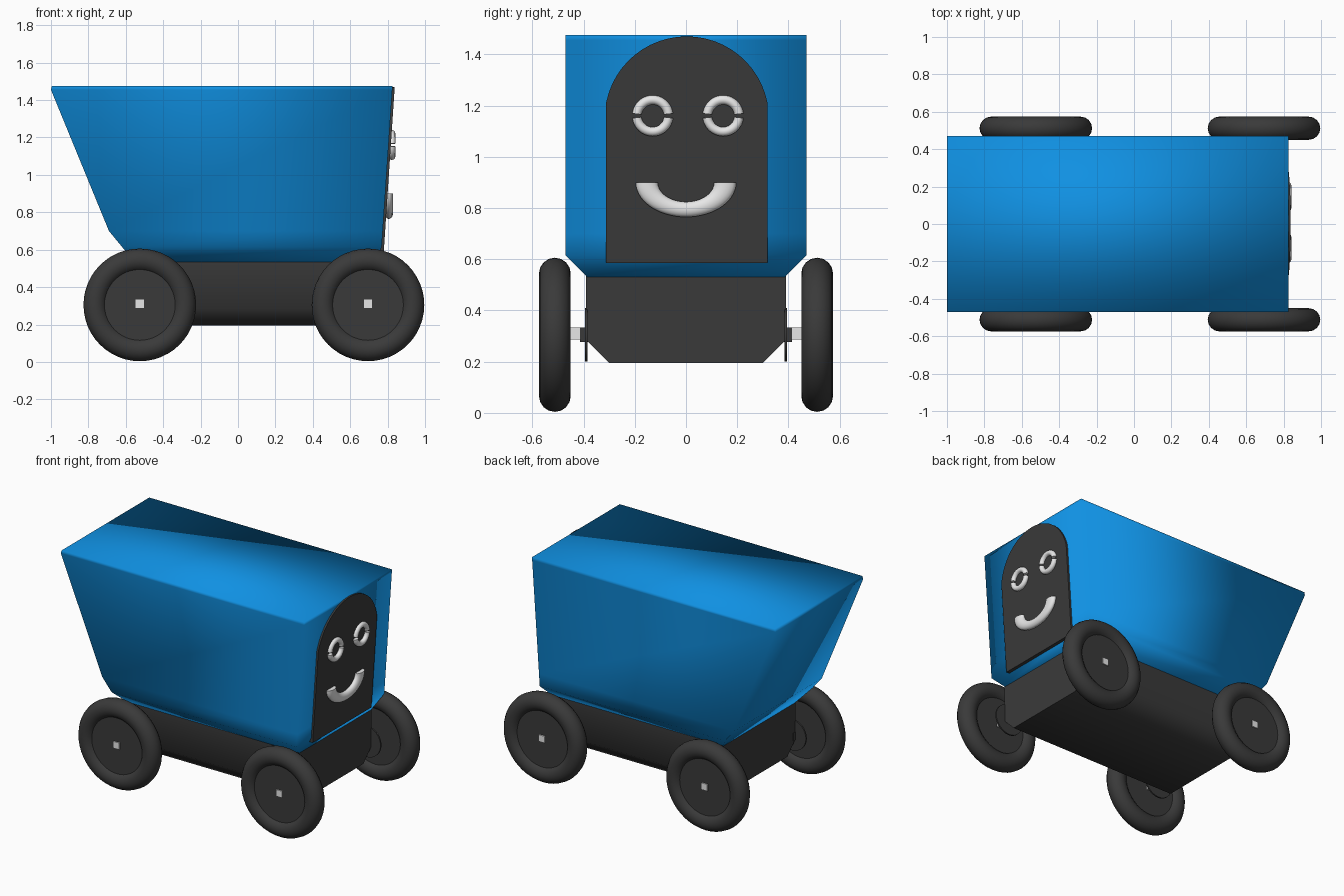
import bpy, bmesh, math
from mathutils import Matrix, Vector

if "Cube" in bpy.data.objects:
    bpy.data.objects.remove(bpy.data.objects["Cube"])


def material(name, rgb):
    m = bpy.data.materials.new(name)
    m.diffuse_color = (*rgb, 1)
    m.use_nodes = True
    m.node_tree.nodes["Principled BSDF"].inputs["Base Color"].default_value = m.diffuse_color
    return m


BLUE = material("bright blue", (0.005, 0.28, 0.76))
DARK = material("charcoal", (0.042, 0.042, 0.042))
WHITE = material("light grey", (0.8, 0.8, 0.8))


def finish(name, bm, mat, angle=40):
    bmesh.ops.recalc_face_normals(bm, faces=bm.faces)
    mesh = bpy.data.meshes.new(name)
    bm.to_mesh(mesh)
    bm.free()
    mesh.materials.append(mat)
    ob = bpy.data.objects.new(name, mesh)
    bpy.context.collection.objects.link(ob)
    bpy.ops.object.select_all(action='DESELECT')
    ob.select_set(True)
    bpy.context.view_layer.objects.active = ob
    if angle >= 180:
        bpy.ops.object.shade_smooth()
    else:
        bpy.ops.object.shade_smooth_by_angle(angle=math.radians(angle))
    return ob


def loft(name, levels, mat, angle):
    """Stack of rectangles (z, x_min, x_max, half_width) joined into a closed solid."""
    bm = bmesh.new()
    rings = [[bm.verts.new(p) for p in ((a, -w, z), (b, -w, z), (b, w, z), (a, w, z))]
             for z, a, b, w in levels]
    for lo, hi in zip(rings, rings[1:]):
        for i in range(4):
            j = (i + 1) % 4
            bm.faces.new((lo[i], lo[j], hi[j], hi[i]))
    bm.faces.new(rings[0])
    bm.faces.new(rings[-1])
    return finish(name, bm, mat, angle)


def ring(bm, centre, u, v, w, radius, tube, start=0, end=360, n=32, m=16):
    """Sweep a round section along an arc in the u-v plane; w is the axis."""
    closed = end - start >= 360
    rows = []
    for i in range(n if closed else n + 1):
        t = math.radians(start + (end - start) * i / n)
        row = []
        for k in range(m):
            s = 2 * math.pi * k / m
            r = radius + tube * math.cos(s)
            row.append(bm.verts.new(centre + u * r * math.cos(t) + v * r * math.sin(t)
                                    + w * tube * math.sin(s)))
        rows.append(row)
    pairs = list(zip(rows, rows[1:])) + ([(rows[-1], rows[0])] if closed else [])
    for a, b in pairs:
        for k in range(m):
            j = (k + 1) % m
            bm.faces.new((a[k], a[j], b[j], b[k]))
    if not closed:
        bm.faces.new(rows[0])
        bm.faces.new(rows[-1])


def disc(name, x, y, z, radius, depth, mat, n=32):
    bm = bmesh.new()
    bmesh.ops.create_cone(bm, cap_ends=True, segments=n, radius1=radius, radius2=radius,
                          depth=depth,
                          matrix=Matrix.Translation((x, y, z)) @ Matrix.Rotation(math.pi / 2, 4, 'X'))
    return finish(name, bm, mat)


def box(name, centre, size, mat):
    bm = bmesh.new()
    bmesh.ops.create_cube(bm, size=1, matrix=Matrix.Translation(centre) @ Matrix.Diagonal((*size, 1)))
    return finish(name, bm, mat, 30)


X, Y, Z = Vector((1, 0, 0)), Vector((0, 1, 0)), Vector((0, 0, 1))

# Blue bin with sloping rear, and the chassis below
loft("bin_body", [(0.53, -0.55, 0.73, 0.385), (0.615, -0.62, 0.768, 0.47),
                  (0.70, -0.69, 0.774, 0.47), (1.455, -1.0, 0.825, 0.47),
                  (1.475, -0.995, 0.826, 0.47)], BLUE, 180)
loft("chassis", [(0.195, -0.55, 0.73, 0.30), (0.285, -0.55, 0.73, 0.39),
                 (0.535, -0.55, 0.73, 0.39)], DARK, 60)

# Wheels, hubs and axles
for end, x in (("rear", -0.525), ("front", 0.695)):
    for side, s in (("near", -1), ("far", 1)):
        tag = f"{end}_{side}"
        bm = bmesh.new()
        ring(bm, Vector((x, s * 0.512, 0.305)), X, Z, Y, 0.239, 0.062, n=48)
        finish(tag + "_tyre", bm, DARK)
        disc(tag + "_hub", x, s * 0.512, 0.305, 0.19, 0.07, DARK)
        disc(tag + "_flange", x, s * 0.39, 0.305, 0.105, 0.01, DARK)
        box(tag + "_collar", (x, s * 0.388, 0.305), (0.055, 0.05, 0.055), DARK)
        box(tag + "_axle", (x, s * 0.46, 0.31), (0.045, 0.19, 0.045), WHITE)

# Arched face plate leaning with the front wall
bm = bmesh.new()
outline = [(-0.312, 0.585), (0.318, 0.585)]
R, cz = 0.321, 1.149
a0 = math.asin((1.212 - cz) / R)
for i in range(25):
    a = a0 + (math.pi - 2 * a0) * i / 24
    outline.append((0.003 + R * math.cos(a), cz + R * math.sin(a)))
wall = lambda z: 0.768 + (z - 0.615) * 0.0665
back, front = [[bm.verts.new((wall(z) + d, y, z)) for y, z in outline] for d in (-0.01, 0.013)]
bm.faces.new(back)
bm.faces.new(front)
for i in range(len(outline)):
    j = (i + 1) % len(outline)
    bm.faces.new((back[i], back[j], front[j], front[i]))
finish("face_plate", bm, DARK, 30)

# Eyes made of two half rings, and the smile
for name, y in (("left_eye", -0.13), ("right_eye", 0.145)):
    bm = bmesh.new()
    for start in (6.5, 186.5):
        ring(bm, Vector((0.823, y, 1.16)), Y, Z, X, 0.062, 0.018, start, start + 167, 20, 12)
    finish(name, bm, WHITE, 50)
bm = bmesh.new()
ring(bm, Vector((0.806, 0.0, 0.9)), Y, Z * 0.69, X * 0.53, 0.153, 0.043, 180, 360, 28, 16)
finish("smile", bm, WHITE, 50)
